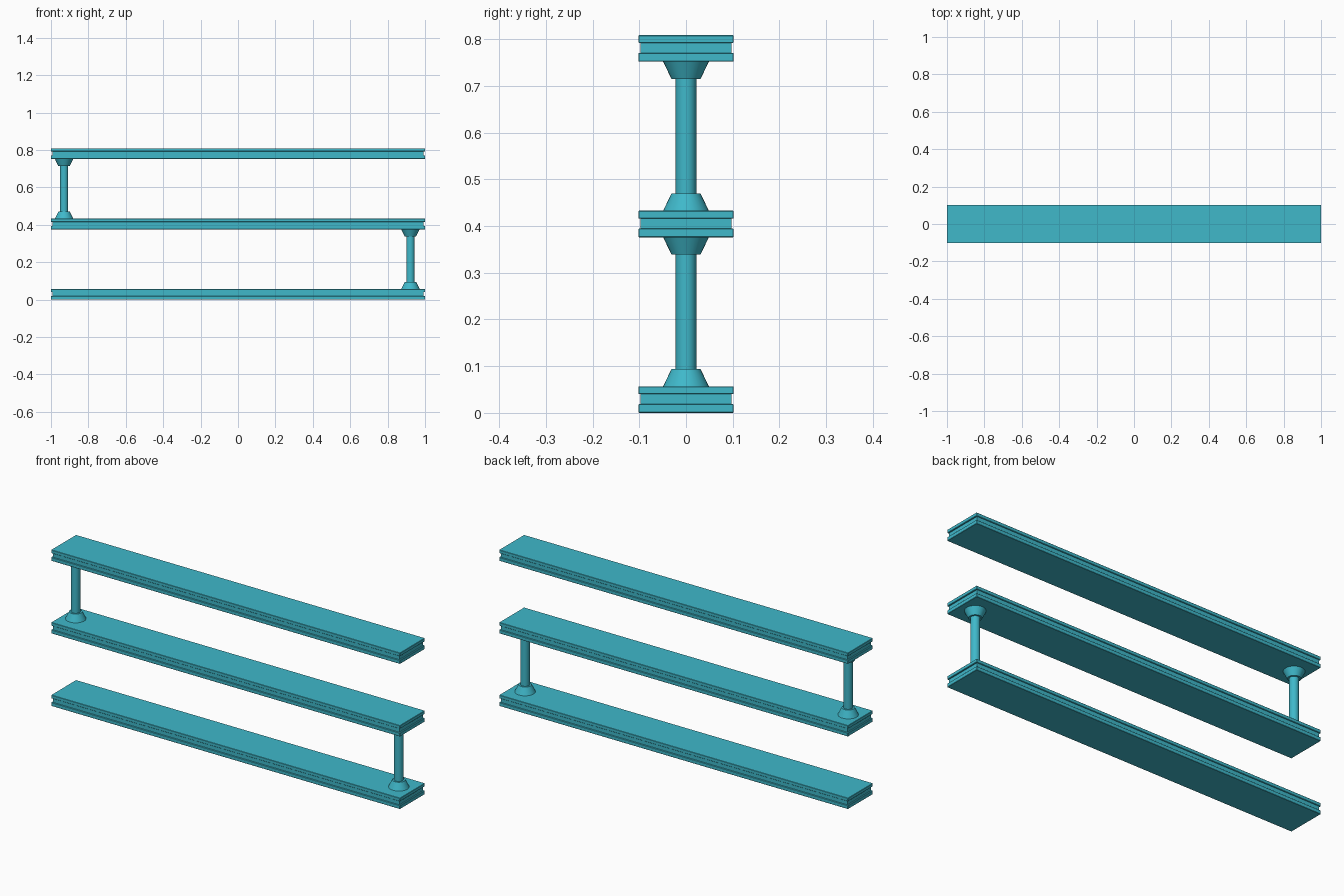
import bpy

cube = bpy.data.objects.get("Cube")
if cube:
    bpy.data.objects.remove(cube, do_unlink=True)

teal = bpy.data.materials.new("teal")
teal.use_nodes = True
colour = (0.05, 0.48, 0.59, 1)
teal.diffuse_color = colour
teal.node_tree.nodes["Principled BSDF"].inputs["Base Color"].default_value = colour

PITCH = 0.376      # spacing between shelves
THICK = 0.057      # shelf thickness


def slab(name, half_x, half_y, z0, z1, bevel=0):
    bpy.ops.mesh.primitive_cube_add(size=1, location=(0, 0, (z0 + z1) / 2))
    ob = bpy.context.object
    ob.name = name
    ob.scale = (2 * half_x, 2 * half_y, z1 - z0)
    bpy.ops.object.transform_apply(location=False, rotation=False, scale=True)
    ob.data.materials.append(teal)
    if bevel:
        mod = ob.modifiers.new("soft_edge", 'BEVEL')
        mod.width = bevel
        mod.segments = 1


def taper(name, x, z0, z1, r0, r1):
    bpy.ops.mesh.primitive_cone_add(vertices=32, radius1=r0, radius2=r1,
                                    depth=z1 - z0, location=(x, 0, (z0 + z1) / 2))
    ob = bpy.context.object
    ob.name = name
    ob.data.materials.append(teal)
    bpy.ops.object.shade_smooth_by_angle()


# Shelves: two boards around a slightly recessed core
for i, level in enumerate(("bottom", "middle", "top")):
    z = i * PITCH
    slab(level + "_shelf_lower_board", 1, 0.102, z, z + 0.019, 0.0015)
    slab(level + "_shelf_core", 0.993, 0.097, z + 0.018, z + 0.041)
    slab(level + "_shelf_upper_board", 1, 0.102, z + 0.04, z + THICK, 0.0015)

# Posts at alternating ends, with flared collars at both shelves
for i, (level, x) in enumerate((("lower", 0.922), ("upper", -0.93))):
    z0, z1 = i * PITCH + THICK, (i + 1) * PITCH
    taper(level + "_post", x, z0, z1, 0.022, 0.022)
    taper(level + "_post_base", x, z0, z0 + 0.037, 0.049, 0.031)
    taper(level + "_post_cap", x, z1 - 0.037, z1, 0.031, 0.049)
